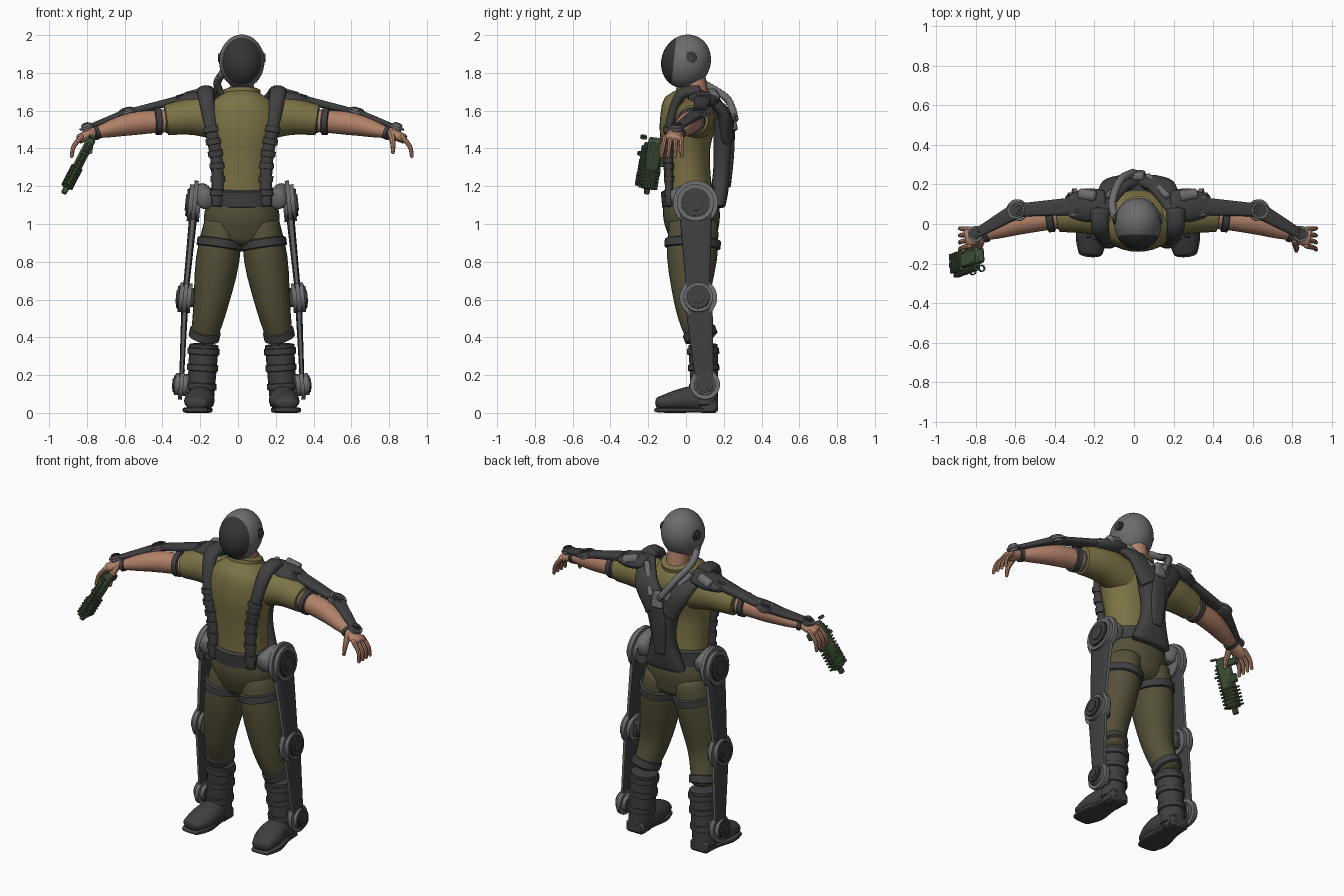
import bpy, bmesh, math
from mathutils import Vector, Matrix

if "Cube" in bpy.data.objects:
    bpy.data.objects.remove(bpy.data.objects["Cube"])

CENTRE = Vector((.02, 0, 0))  # body centre line
X, Y, Z = Vector((1, 0, 0)), Vector((0, 1, 0)), Vector((0, 0, 1))


def material(name, *rgb):
    mat = bpy.data.materials.new(name)
    mat.diffuse_color = (*rgb, 1)
    mat.use_nodes = True
    mat.node_tree.nodes["Principled BSDF"].inputs["Base Color"].default_value = (*rgb, 1)
    return mat


SHIRT = material("olive shirt", .2, .17, .06)
CLOTH = material("olive trousers", .09, .08, .04)
DARK = material("dark armour", .05, .05, .05)
GREY = material("light grey metal", .15, .15, .16)
SKIN = material("skin", .44, .22, .14)
GREEN = material("gun green", .06, .1, .05)
VISOR = material("visor", .035, .035, .04)


def finish(name, bm, *mats, matrix=Matrix()):
    """Turn a bmesh into a smooth-shaded object with sharp edges kept."""
    bmesh.ops.recalc_face_normals(bm, faces=bm.faces)
    mesh = bpy.data.meshes.new(name)
    bm.to_mesh(mesh)
    bm.free()
    for mat in mats:
        mesh.materials.append(mat)
    obj = bpy.data.objects.new(name, mesh)
    bpy.context.collection.objects.link(obj)
    obj.matrix_world = matrix
    bpy.ops.object.select_all(action='DESELECT')
    obj.select_set(True)
    bpy.context.view_layer.objects.active = obj
    bpy.ops.object.shade_smooth_by_angle(angle=math.radians(40))
    return obj


def mirrored(point, sign):
    return CENTRE + Vector((sign * point[0], point[1], point[2]))


def sample(values, t):
    """Smooth curve through evenly spaced numbers or vectors."""
    last = len(values) - 1
    if last == 0:
        return values[0]
    i = max(0, min(int(t * last), last - 1))
    f = t * last - i
    a, b, c, d = values[max(i - 1, 0)], values[i], values[i + 1], values[min(i + 2, last)]
    return b + (c - a + (2 * a - 5 * b + 4 * c - d + (3 * b - a - 3 * c + d) * f) * f) * f / 2


def limb(*path, widths, flat=(1,)):
    """Path points, half-widths along it, and depth to width ratios along it."""
    return [Vector(p) for p in path], widths, flat


def loft(name, mat, shape, sign=1, side=X, dome=.4, sides=20, power=1, steps=12, ripple=0):
    path, widths, flat = shape
    path = [mirrored(p, sign) for p in path]
    rings = []
    for i in range(steps + 1):
        t = i / steps
        tangent = (sample(path, min(t + .01, 1)) - sample(path, max(t - .01, 0))).normalized()
        width = sample(widths, t) * (1 + ripple * (i % 2))
        depth = width * sample(flat, t)
        rings.append((sample(path, t), tangent, width, depth))

    def rounded(ring, direction):
        centre, tangent, width, depth = ring
        reach = tangent * direction * dome * min(width, depth)
        angles = [k * math.pi / 7 for k in (1, 2, 3)]
        return [(centre + reach * math.sin(a), tangent, width * math.cos(a), depth * math.cos(a)) for a in angles]

    rings = rounded(rings[0], -1)[::-1] + rings + rounded(rings[-1], 1)
    bm = bmesh.new()
    loops = []
    for centre, tangent, width, depth in rings:
        across = (side - tangent * side.dot(tangent)).normalized()
        outward = tangent.cross(across)
        loop = []
        for k in range(sides):
            angle = math.tau * k / sides
            u, v = (math.copysign(abs(w) ** power, w) for w in (math.cos(angle), math.sin(angle)))
            loop.append(bm.verts.new(centre + across * width * u + outward * depth * v))
        loops.append(loop)
    for low, high in zip(loops, loops[1:]):
        for k in range(sides):
            bm.faces.new((low[k - 1], low[k], high[k], high[k - 1]))
    bm.faces.new(loops[0])
    bm.faces.new(loops[-1])
    return finish(name, bm, mat)


def band(name, mat, shape, at, sign=1, side=X, grow=1.1, half=.015):
    """A short cuff wrapped round a limb at a fraction of its length."""
    path, widths, flat = shape
    centre = sample(path, at)
    along = (sample(path, at + .01) - sample(path, at - .01)).normalized() * half
    cuff = limb(centre - along, centre + along, widths=(sample(widths, at) * grow,), flat=(sample(flat, at),))
    loft(name, mat, cuff, sign, side, dome=.1, steps=2)


def disc(name, mat, centre, axis, radius, depth, sign):
    axis = Vector((axis.x * sign, axis.y, axis.z))
    turn = axis.to_track_quat('Z', 'Y').to_matrix().to_4x4()
    bm = bmesh.new()
    bmesh.ops.create_cone(bm, cap_ends=True, segments=28, radius1=radius, radius2=radius, depth=depth)
    rim = [e for e in bm.edges if e.verts[0].co.z * e.verts[1].co.z > 0]
    bmesh.ops.bevel(bm, geom=rim, offset=depth / 3, segments=2, affect='EDGES')
    finish(name, bm, mat, matrix=Matrix.Translation(mirrored(centre, sign)) @ turn)


def box(name, mat, matrix, size):
    bm = bmesh.new()
    bmesh.ops.create_cube(bm, size=1, matrix=Matrix.Diagonal((*size, 1)))
    bmesh.ops.bevel(bm, geom=bm.edges[:], offset=min(size) / 5, segments=1, affect='EDGES')
    finish(name, bm, mat, matrix=matrix)


def linkage(joints, axis, depth, flat, edge, sign):
    """Capped disc joints joined by tapering flat struts."""
    for name, centre, radius in joints:
        face = centre + axis * depth / 2
        disc(name + "_joint", GREY, centre, axis, radius, depth, sign)
        disc(name + "_joint_cap", DARK, face, axis, radius * .65, depth / 3, sign)
        disc(name + "_joint_hub", DARK, face + axis * depth / 8, axis, radius * .4, depth / 4, sign)
    for (name, start, wide), (_, end, narrow) in zip(joints, joints[1:]):
        strut = limb(start, end, widths=(wide * .75, narrow * .6), flat=(flat,))
        obj = loft(name + "_strut", DARK, strut, sign, side=Y, power=.6)
        obj.data.materials.append(edge)
        for face in obj.data.polygons:
            face.material_index = int(abs(face.normal.y) > .75)


# Helmet, with the visor cut by a plane
bm = bmesh.new()
egg = Matrix.Rotation(-.4, 4, 'X') @ Matrix.Diagonal((.12, .13, .145, 1))
bmesh.ops.create_uvsphere(bm, u_segments=40, v_segments=24, radius=1, matrix=egg)
cut, normal = Vector((0, -.065, 0)), Vector((0, 1, -.1))
bmesh.ops.bisect_plane(bm, geom=bm.verts[:] + bm.edges[:] + bm.faces[:], plane_co=cut, plane_no=normal)
for face in bm.faces:
    face.material_index = int((face.calc_center_median() - cut).dot(normal) < 0)
finish("helmet", bm, GREY, VISOR, matrix=Matrix.Translation(CENTRE + Z * 1.86))

# Neck, torso and hips
loft("neck", SKIN, limb((0, .06, 1.6), (0, .04, 1.8), widths=(.07, .06)))
TORSO = limb((0, .02, 1.1), (0, 0, 1.45), (0, .045, 1.7),
             widths=(.165, .16, .17, .2, .18, .08), flat=(.8, .75, .75, 1))
loft("shirt_body", SHIRT, TORSO, sides=32, dome=.1)
band("collar", SHIRT, TORSO, .97)
HIPS = limb((0, .02, 1.15), (0, .04, .93), widths=(.17, .2, .18), flat=(.8, .7))
loft("trouser_hips", CLOTH, HIPS, sides=32)
band("waist_belt", DARK, HIPS, .06, half=.04)

# Back unit and hose
loft("back_plate", DARK, limb((0, .17, 1.1), (0, .19, 1.3), (0, .2, 1.55),
     widths=(.13, .075, .13), flat=(.3, .6, .4)), power=.7)
loft("back_spine_cover", DARK, limb((0, .22, 1.2), (0, .24, 1.55), widths=(.035, .05, .04), flat=(.5,)), power=.6)
loft("back_spine_cap", GREY, limb((0, .25, 1.5), (0, .24, 1.58), widths=(.04, .03), flat=(.6,)), power=.6)
loft("air_hose", GREY, limb((-.1, 0, 1.8), (-.13, .1, 1.74), (-.09, .22, 1.66), (-.02, .26, 1.55),
     widths=(.018,)), ripple=.2, steps=40, sides=12)

STRAP = limb((.19, .07, 1.7), (.19, -.03, 1.68), (.16, -.09, 1.5), (.13, -.09, 1.3), (.13, -.09, 1.1),
             widths=(.05, .035, .03), flat=(.7,))
ARM = limb((.36, .04, 1.55), (.58, .01, 1.53), (.78, -.05, 1.48),
           widths=(.06, .06, .06, .05, .033), flat=(1, 1, .8))
LEG = limb((.1, .04, 1), (.16, .03, .6), (.2, .08, .4), widths=(.1, .115, .095, .08, .07), flat=(1.3, 1, 1.1))
BOOT = limb((.2, .09, .36), (.22, .1, .04), widths=(.078, .07))
ARM_JOINTS = [("shoulder", Vector((.32, .09, 1.66)), .06), ("elbow", Vector((.61, .07, 1.59)), .055),
              ("wrist", Vector((.82, -.05, 1.51)), .04)]
LEG_JOINTS = [("hip", Vector((.25, .05, 1.11)), .12), ("knee", Vector((.3, .065, .61)), .1),
              ("ankle", Vector((.32, .1, .15)), .08)]

for sign in (1, -1):
    disc("helmet_ear_cap", DARK, (.11, .025, 1.88), X, .033, .03, sign)

    # Harness
    loft("back_wing", DARK, limb((.03, .21, 1.47), (.12, .19, 1.6), (.19, .06, 1.7),
         widths=(.085, .07, .04), flat=(.5,)), sign)
    loft("wing_trim", GREY, limb((.05, .24, 1.55), (.15, .14, 1.69), widths=(.018,)), sign, sides=10)
    loft("front_strap", DARK, STRAP, sign, steps=16)
    for i in range(6):
        band("strap_segment", DARK, STRAP, .5 + i * .08, sign, grow=1.25)

    # Sleeves and arms
    loft("sleeve", SHIRT, limb((.1, .04, 1.55), (.25, .05, 1.57), (.4, .04, 1.55),
         widths=(.11, .1, .08)), sign, side=Y, dome=.05)
    loft("arm", SKIN, ARM, sign, side=Y)
    band("arm_band_trim", GREY, ARM, .12, sign, Y, half=.008)
    band("upper_arm_band", DARK, ARM, .22, sign, Y, grow=1.2)
    band("wrist_band", DARK, ARM, .96, sign, Y, grow=1.3, half=.01)

    # Hands
    loft("palm", SKIN, limb((.77, -.05, 1.49), (.86, -.07, 1.45), widths=(.034, .05), flat=(.8, .5)), sign, side=Y)
    for i in range(4):
        root = Vector((.85, i * .028 - .11, 1.46))
        tip = root + Vector((.05, i * .008 - .02, -.1))
        knuckle = (root + tip) / 2 + X * .015
        loft("finger", SKIN, limb(root, knuckle, tip, widths=(.014, .01)), sign, side=Y, dome=1, sides=8)
    loft("thumb", SKIN, limb((.79, -.08, 1.48), (.8, -.12, 1.43), (.8, -.135, 1.38),
         widths=(.02, .01)), sign, side=Y, dome=1, sides=8)

    # Arm frame
    loft("shoulder_pad", DARK, limb((.17, .1, 1.67), (.34, .09, 1.65), widths=(.07, .085, .06), flat=(.5,)), sign, side=Y)
    loft("shoulder_pad_trim", GREY, limb((.22, .14, 1.69), (.29, .15, 1.67), widths=(.03,)), sign, side=Y)
    linkage(ARM_JOINTS, Vector((.3, 0, 1)).normalized(), .036, .5, DARK, sign)

    # Legs and leg frame
    loft("trouser_leg", CLOTH, LEG, sign, sides=24)
    band("thigh_band", DARK, LEG, .16, sign, half=.02)
    band("calf_band", DARK, LEG, .93, sign, grow=1.15, half=.02)
    linkage(LEG_JOINTS, Vector((1, 0, .1)).normalized(), .065, .25, GREY, sign)
    loft("hip_bracket", GREY, limb((.19, -.06, 1.13), (.21, .03, 1.15), (.2, .12, 1.13),
         widths=(.045, .055, .04), flat=(1.2,)), sign)
    for name, centre, _ in LEG_JOINTS[1:]:
        box(name + "_bracket", DARK, Matrix.Translation(mirrored(centre - X * .035, sign)), (.06, .08, .1))

    # Boots
    loft("boot_shaft", DARK, BOOT, sign, dome=.1)
    for i in range(3):
        band("boot_strap", DARK, BOOT, .15 + i * .25, sign)
    loft("boot_foot", DARK, limb((.22, .13, .07), (.22, 0, .07), (.24, -.14, .05),
         widths=(.06, .07, .08, .06), flat=(.9, 1, .7, .6)), sign, dome=.6)
    loft("boot_sole", DARK, limb((.22, .15, .015), (.24, -.15, .015),
         widths=(.06, .06, .08, .06), flat=(.2,)), sign, dome=1.5, power=.5)
    box("boot_heel", DARK, Matrix.Translation(mirrored((.22, .12, .035), sign)), (.12, .1, .07))

# Gun in the right hand: local x runs to the muzzle, local y towards the grip
breech, muzzle = Vector((-.775, -.155, 1.45)), Vector((-.925, -.21, 1.16))
along = (muzzle - breech).normalized()
across = (Y - along * Y.dot(along)).normalized()
frame = Matrix((along, across, along.cross(across))).transposed().to_4x4()
frame.translation = breech


def gun_part(name, x, y, *size):
    box("gun_" + name, GREEN, frame @ Matrix.Translation((x, y, 0)), size)


gun_part("receiver", .1, 0, .2, .08, .05)
gun_part("handguard", .23, 0, .13, .08, .055)
gun_part("muzzle", .3, 0, .06, .03, .03)
gun_part("top_rail", .16, -.05, .26, .02, .02)
gun_part("grip", .04, .06, .04, .09, .03)
gun_part("magazine", .13, .045, .05, .05, .03)
for i in range(12):
    place = .06 + i * .02
    gun_part("rail_ridge", place, -.06, .01, .02, .03)
    if i > 5:
        gun_part("guard_ridge", place, 0, .01, .1, .065)
for place in (0, .1):
    bm = bmesh.new()
    bmesh.ops.create_cone(bm, segments=16, radius1=.018, radius2=.018, depth=.012)
    upright = Matrix.Translation((place, -.07, 0)) @ Matrix.Rotation(math.pi / 2, 4, 'Y')
    ring = finish("gun_sight_ring", bm, GREEN, matrix=frame @ upright)
    ring.modifiers.new("wall", 'SOLIDIFY').thickness = .005
